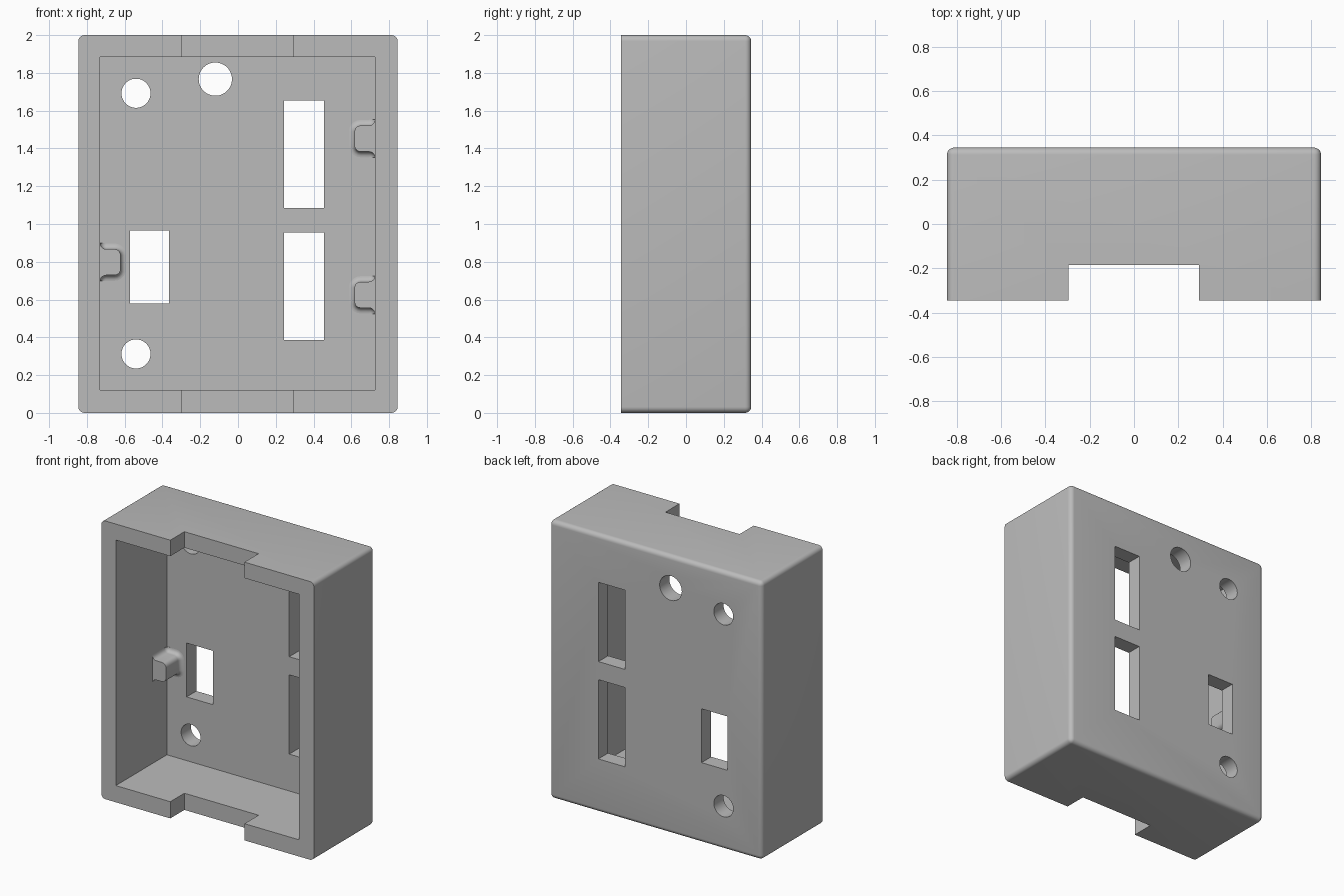
import bpy, bmesh
from math import sin, cos, pi

cube = bpy.data.objects.get("Cube")
if cube:
    bpy.data.objects.remove(cube, do_unlink=True)

grey = bpy.data.materials.new("plain grey")
grey.use_nodes = True
colour = (0.5, 0.5, 0.5, 1)
grey.diffuse_color = colour
grey.node_tree.nodes["Principled BSDF"].inputs["Base Color"].default_value = colour

FRONT, BACK, INNER = -0.345, 0.345, 0.235
LEFT_WALL, RIGHT_WALL = 0.725, -0.73


def to_object(bm, name):
    bmesh.ops.recalc_face_normals(bm, faces=bm.faces)
    mesh = bpy.data.meshes.new(name)
    bm.to_mesh(mesh)
    bm.free()
    mesh.materials.append(grey)
    obj = bpy.data.objects.new(name, mesh)
    bpy.context.collection.objects.link(obj)
    return obj


def box_mesh(x0, x1, y0, y1, z0, z1):
    bm = bmesh.new()
    bmesh.ops.create_cube(bm, size=1)
    for v in bm.verts:
        v.co = (x1 if v.co.x > 0 else x0, y1 if v.co.y > 0 else y0, z1 if v.co.z > 0 else z0)
    return bm


def select_only(obj):
    bpy.ops.object.select_all(action='DESELECT')
    obj.select_set(True)
    bpy.context.view_layer.objects.active = obj


def smooth(obj):
    select_only(obj)
    bpy.ops.object.shade_smooth_by_angle(angle=pi / 6)


def cut(target, cutter):
    cutter.hide_render = True
    mod = target.modifiers.new("cut", 'BOOLEAN')
    mod.operation, mod.solver, mod.object = 'DIFFERENCE', 'EXACT', cutter
    select_only(target)
    bpy.ops.object.modifier_apply(modifier=mod.name)
    bpy.data.objects.remove(cutter, do_unlink=True)


# Case: rounded everywhere except around the open front
bm = box_mesh(-0.845, 0.845, FRONT, BACK, 0, 2)
edges = [e for e in bm.edges if any(v.co.y > 0 for v in e.verts)]
bmesh.ops.bevel(bm, geom=edges, offset=0.032, segments=6, profile=0.5, affect='EDGES')
case = to_object(bm, "case")

# Cavity and the notch through the top and bottom rims
cut(case, to_object(box_mesh(RIGHT_WALL, LEFT_WALL, -0.5, INNER, 0.12, 1.885), "cavity_cutter"))
cut(case, to_object(box_mesh(-0.297, 0.293, -0.5, -0.185, -0.1, 2.1), "notch_cutter"))

# Rectangular windows in the back panel
for x0, x1, z0, z1 in [(0.243, 0.455, 1.085, 1.655), (0.243, 0.455, 0.385, 0.955),
                       (-0.573, -0.365, 0.578, 0.965)]:
    cut(case, to_object(box_mesh(x0, x1, 0.1, 0.5, z0, z1), "window_cutter"))

# Round holes in the back panel
for x, z, r in [(-0.54, 1.692, 0.077), (-0.54, 0.312, 0.077), (-0.12, 1.767, 0.088)]:
    bpy.ops.mesh.primitive_cylinder_add(vertices=48, radius=r, depth=0.4,
                                        location=(x, 0.3, z), rotation=(pi / 2, 0, 0))
    cut(case, bpy.context.object)
smooth(case)


# Pegs: U-shaped posts flaring into the side wall and the back panel
def peg_profile(grow, width=0.108, half=0.069, flare=0.032, tip=0.032):
    arc = [i * pi / 10 for i in range(6)]
    upper = [(-0.02, half + flare)]
    upper += [(flare - (flare - grow) * cos(a), half + flare - (flare - grow) * sin(a)) for a in arc]
    upper += [(width - tip + (tip + grow) * sin(a), half - tip + (tip + grow) * cos(a)) for a in arc]
    return upper + [(u, -v) for u, v in reversed(upper)]


def peg(name, wall, side, z):
    bm = bmesh.new()
    fillet = 0.03
    levels = [(0.07, 0)]
    levels += [(INNER - fillet * (1 - sin(a)), fillet * (1 - cos(a)))
               for a in (i * pi / 12 for i in range(7))]
    levels.append((INNER + 0.02, fillet))
    rings = [[bm.verts.new((wall + side * u, y, z + v)) for u, v in peg_profile(grow)]
             for y, grow in levels]
    for a, b in zip(rings, rings[1:]):
        for i in range(len(a)):
            j = (i + 1) % len(a)
            bm.faces.new((a[i], a[j], b[j], b[i]))
    bm.faces.new(rings[0])
    bm.faces.new(rings[-1])
    smooth(to_object(bm, name))


peg("right_peg", RIGHT_WALL, 1, 0.798)
peg("left_upper_peg", LEFT_WALL, -1, 1.452)
peg("left_lower_peg", LEFT_WALL, -1, 0.625)
